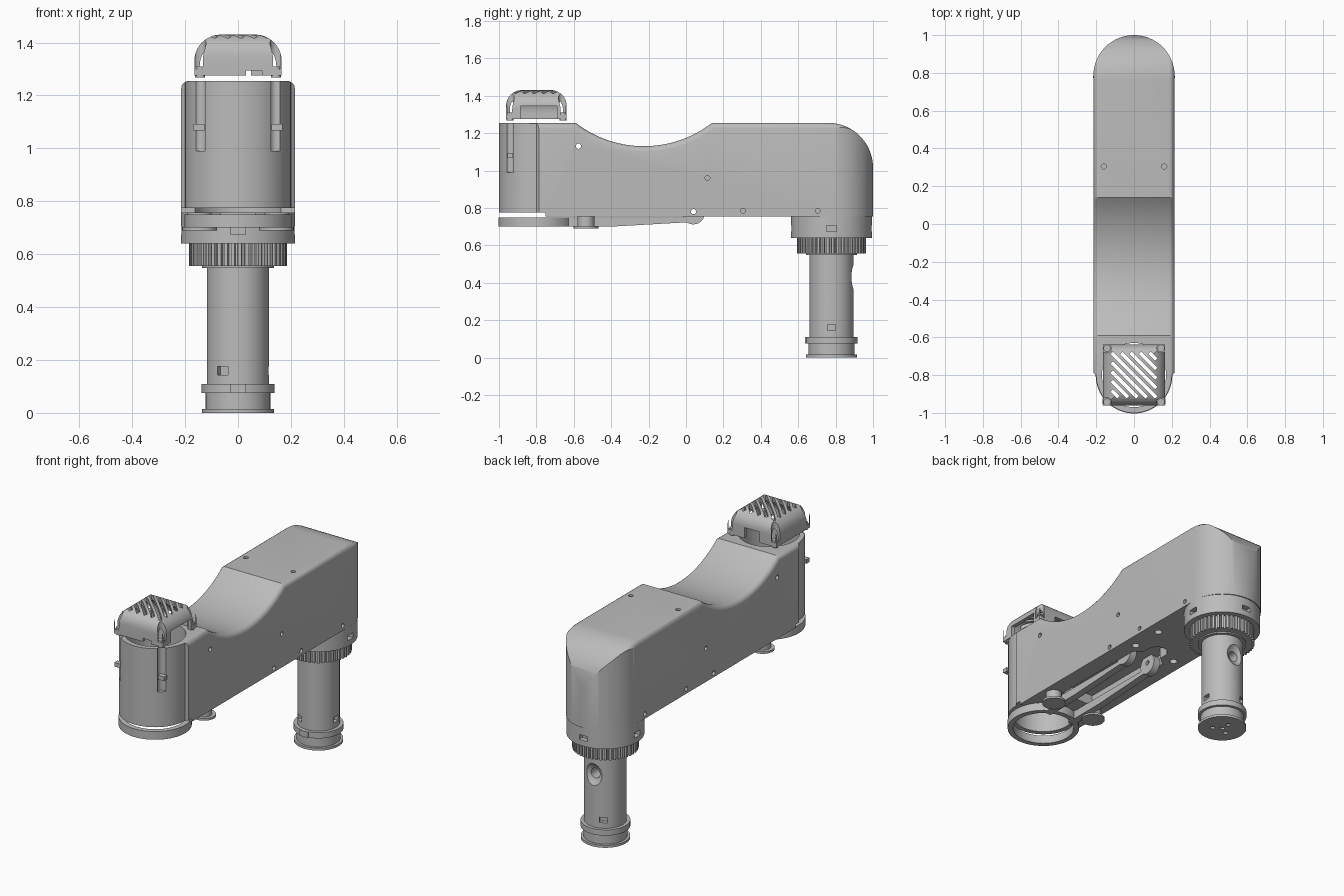
import bpy, bmesh
from math import sin, cos, pi, radians
from mathutils import Matrix

if "Cube" in bpy.data.objects:
    bpy.data.objects.remove(bpy.data.objects["Cube"], do_unlink=True)

grey = bpy.data.materials.new("plain grey")
grey.use_nodes = True
grey.diffuse_color = (0.5, 0.5, 0.5, 1)
grey.node_tree.nodes["Principled BSDF"].inputs["Base Color"].default_value = (0.5, 0.5, 0.5, 1)

HEAD = -0.8    # y of the front cylinder axis
POST = 0.778   # y of the rear column axis
SIDES = (-1, 1)


def finish(name, bm):
    bmesh.ops.recalc_face_normals(bm, faces=bm.faces)
    mesh = bpy.data.meshes.new(name)
    bm.to_mesh(mesh)
    bm.free()
    mesh.materials.append(grey)
    obj = bpy.data.objects.new(name, mesh)
    bpy.context.collection.objects.link(obj)
    return obj


def arc(cx, cy, r, a0, a1, n=16):
    steps = [radians(a0 + (a1 - a0) * i / n) for i in range(n + 1)]
    return [(cx + r * cos(a), cy + r * sin(a)) for a in steps]


def prism(name, pts, axis, lo, hi, bevel=None):
    """Extrude a closed 2D outline along one axis."""
    place = {"X": lambda a, b, t: (t, a, b), "Y": lambda a, b, t: (a, t, b),
             "Z": lambda a, b, t: (a, b, t)}[axis]
    bm = bmesh.new()
    low = [bm.verts.new(place(a, b, lo)) for a, b in pts]
    high = [bm.verts.new(place(a, b, hi)) for a, b in pts]
    caps = [bm.faces.new(low), bm.faces.new(high)]
    for i in range(len(pts)):
        j = (i + 1) % len(pts)
        bm.faces.new((low[i], low[j], high[j], high[i]))
    if bevel:
        rim = [e for f in caps for e in f.edges
               if (e.verts[0].co.z + e.verts[1].co.z) / 2 > 0.8]
        bmesh.ops.recalc_face_normals(bm, faces=bm.faces)
        bmesh.ops.bevel(bm, geom=rim, offset=bevel, segments=4, profile=0.5, affect="EDGES")
    return finish(name, bm)


def rod(name, a, b, r, lo, hi, axis="Z", n=32):
    return prism(name, arc(a, b, r, 0, 360, n)[:-1], axis, lo, hi)


def box(name, centre, size, turn=0):
    bm = bmesh.new()
    bmesh.ops.create_cube(bm, size=1, matrix=Matrix.Translation(centre)
                          @ Matrix.Rotation(turn, 4, "Z") @ Matrix.Diagonal((*size, 1)))
    return finish(name, bm)


def boolean(obj, tool, op="DIFFERENCE"):
    mod = obj.modifiers.new("cut", "BOOLEAN")
    mod.operation, mod.object, mod.solver = op, tool, "EXACT"
    deps = bpy.context.evaluated_depsgraph_get()
    old = obj.data
    mesh = bpy.data.meshes.new_from_object(obj.evaluated_get(deps))
    obj.modifiers.clear()
    obj.data = mesh
    bpy.data.meshes.remove(old)
    bpy.data.objects.remove(tool, do_unlink=True)


def windows(obj, y, r, z, count, size, start=0):
    """Cut small rectangular windows evenly around a column."""
    for i in range(count):
        a = start + 2 * pi * i / count
        boolean(obj, box("cutter", (r * cos(a), y + r * sin(a), z), size, a))


# Main arm: side profile crossed with a rounded plan
side = [(-1.02, 0.775), (-0.75, 0.775), (-0.75, 0.755), (1.0, 0.755)]
side += arc(0.76, 1.015, 0.24, 0, 90)
side += arc(-0.225, 1.725, 0.595, -52.2, -127.8, 28)
side += [(-1.02, 1.255)]
body = prism("arm_body", side, "X", -0.215, 0.215, bevel=0.03)
plan = [(0.217, -0.785)] + arc(0, 0.785, 0.215, 0, 180, 40) + [(-0.217, -0.785)]
plan += arc(0, HEAD, 0.2, 180, 360, 40)
boolean(body, prism("plan", plan, "Z", 0.5, 1.5), "INTERSECT")

# Open head, underside channel and drilled holes
boolean(body, rod("bore", 0, HEAD, 0.17, 0.5, 1.5, n=48))
channel = [(0.11, -0.5), (0.11, 0.12), (0.06, 0.16)] + arc(0, 0.2, 0.06, 0, 180)
channel += [(-0.06, 0.16), (-0.11, 0.12), (-0.11, -0.5)]
boolean(body, prism("channel", channel, "Z", 0.7, 0.82))
for y, z in ((-0.575, 1.13), (0.04, 0.78)):
    boolean(body, rod("hole", y, z, 0.014, -0.3, 0.3, "X", 16))
for s in SIDES:
    for y, z in ((0.115, 0.96), (0.305, 0.785), (0.705, 0.785)):
        ends = sorted((s * 0.19, s * 0.3))
        boolean(body, rod("hole", y, z, 0.013, *ends, "X", 16))
    boolean(body, rod("hole", s * 0.16, 0.305, 0.014, 1.2, 1.3, n=16))
    for y in (0.18, 0.38):
        boolean(body, rod("hole", s * 0.14, y, 0.022, 0.7, 0.8, n=16))
    # Screw grooves down the front of the head
    boolean(body, rod("groove", s * 0.145, -0.942, 0.025, 0.99, 1.3, n=24))
    box("groove_nut", (s * 0.147, -0.94, 1.08), (0.042, 0.03, 0.025))

# Rear collar, knurled ring and post
collar = rod("collar", 0, POST, 0.216, 0.64, 0.757, n=64)
windows(collar, POST, 0.215, 0.69, 4, (0.06, 0.055, 0.03))

teeth = 44
outline = []
for i in range(teeth):
    for f, r in ((0, 0.185), (0.5, 0.185), (0.6, 0.171), (0.9, 0.171)):
        a = 2 * pi * (i + f) / teeth
        outline.append((r * cos(a), POST + r * sin(a)))
prism("knurled_ring", outline, "Z", 0.556, 0.642)
rod("ring_flange", 0, POST, 0.137, 0.548, 0.558, n=48)

post = rod("post", 0, POST, 0.118, 0.1, 0.56, n=48)
windows(post, POST, 0.118, 0.16, 3, (0.05, 0.045, 0.032))
bm = bmesh.new()
bmesh.ops.create_uvsphere(bm, u_segments=32, v_segments=20, radius=0.097,
                          matrix=Matrix.Translation((0, 0.966, 0.43)))
boolean(post, finish("dent", bm))
boolean(post, rod("dent_hole", 0, 0.43, 0.03, 0.8, 1.0, "Y", 20))

foot = rod("foot_disc", 0, POST, 0.137, 0, 0.015, n=48)
for x, y in [(0, 0)] + arc(0, 0, 0.055, 90, 330, 2):
    boolean(foot, rod("hole", x, POST + y, 0.014, -0.1, 0.1, n=12))
rod("foot_neck", 0, POST, 0.122, 0.013, 0.08, n=48)
foot_ring = rod("foot_ring", 0, POST, 0.138, 0.075, 0.11, n=48)
box("foot_key", (0, POST - 0.13, 0.0925), (0.055, 0.025, 0.034))

# Lever under the arm: ring, hubs, tapered bars and pivots
ring = rod("lever_ring", 0, HEAD, 0.203, 0.70, 0.75, n=64)
boolean(ring, rod("bore", 0, HEAD, 0.172, 0.6, 0.8, n=64))
bar = [(-0.66, 0.70), (-0.4, 0.70), (0.04, 0.725), (0.04, 0.748), (-0.66, 0.75)]
for s, label in zip(SIDES, ("right", "left")):
    lo, hi = sorted((s * 0.065, s * 0.108))
    prism("lever_bar_" + label, bar, "X", lo, hi)
    pivot = rod("lever_pivot_" + label, 0.04, 0.772, 0.06, lo, hi, "X", 32)
    boolean(pivot, rod("hole", 0.04, 0.78, 0.014, -0.3, 0.3, "X", 16))
    rod("lever_hub_plate_" + label, s * 0.145, -0.535, 0.066, 0.69, 0.703, n=32)
    hub = rod("lever_hub_" + label, s * 0.145, -0.535, 0.045, 0.70, 0.757, n=32)
    boolean(hub, rod("hole", s * 0.145, -0.535, 0.02, 0.6, 0.72, n=16))


# Vented cap floating above the head
def dome(centre, half, base, top, r):
    return ([(centre - half, base), (centre + half, base)]
            + arc(centre + half - r, top - r, r, 0, 90, 10)
            + arc(centre - half + r, top - r, r, 90, 180, 10))


def cap_shape(name, inset, base):
    obj = prism(name, dome(0, 0.165 - inset, base, 1.43 - inset, 0.1), "Y", -1.1, -0.5)
    cross = dome(HEAD, 0.162 - inset, base, 1.43 - inset, 0.085)
    boolean(obj, prism("cross", cross, "X", -0.3, 0.3), "INTERSECT")
    return obj


cap = cap_shape("vented_cap", 0, 1.275)
boolean(cap, cap_shape("hollow", 0.02, 1.25))
boolean(cap, box("side_notch", (0.16, -0.787, 1.3), (0.08, 0.195, 0.09)))
boolean(cap, box("back_notch", (0, -0.64, 1.3), (0.1, 0.08, 0.08)))
boolean(cap, box("front_notch", (0.06, -0.96, 1.28), (0.06, 0.08, 0.03)))
half = 0.118
for i in range(-4, 5):
    c = i * 0.05
    x0, x1 = max(-half, c - half), min(half, c + half)
    x = (x0 + x1) / 2
    boolean(cap, box("slot", (x, HEAD + c - x, 1.4), ((x1 - x0) * 1.41, 0.019, 0.2), -pi / 4))
for s in SIDES:
    for y in (-0.942, -0.658):
        boolean(cap, rod("screw_well", s * 0.145, y, 0.024, 1.3, 1.5, n=24))
        rod("cap_screw", s * 0.143, y, 0.019, 1.268, 1.31, n=20)

# Smooth curved faces, keep hard edges
bpy.ops.object.select_all(action="DESELECT")
for obj in bpy.context.collection.objects:
    if obj.type == "MESH" and grey.name in obj.data.materials:
        obj.select_set(True)
        bpy.context.view_layer.objects.active = obj
bpy.ops.object.shade_smooth_by_angle(angle=radians(30))
